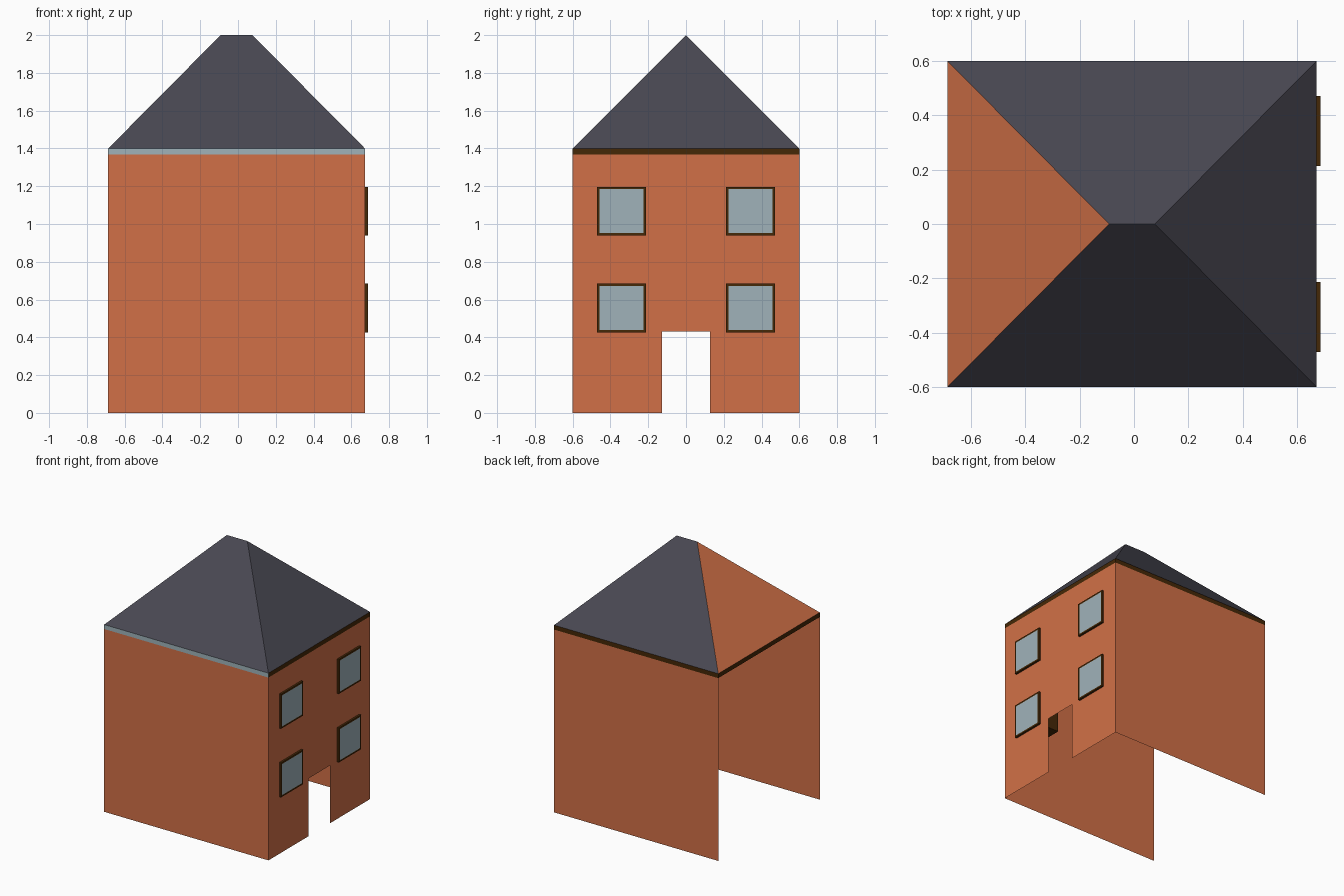
import bpy, bmesh
from mathutils import Matrix

if "Cube" in bpy.data.objects:
    bpy.data.objects.remove(bpy.data.objects["Cube"])


def material(name, color):
    m = bpy.data.materials.new(name)
    m.diffuse_color = (*color, 1)
    m.use_nodes = True
    m.node_tree.nodes["Principled BSDF"].inputs["Base Color"].default_value = m.diffuse_color
    return m


BRICK = material("brick", (0.64, 0.163, 0.063))
SLATE = material("slate", (0.066, 0.064, 0.084))
PALE = material("pale_glass", (0.35, 0.45, 0.49))
WOOD = material("dark_wood", (0.060, 0.021, 0.002))

X0, X1, XF = -0.687, 0.672, 0.687     # open side, facade, window front
Y, EAVE, TOP = 0.6, 1.4, 2.0
BAND = 1.367                          # bottom of the eaves band


def add_object(name, bm, mats):
    mesh = bpy.data.meshes.new(name)
    bm.to_mesh(mesh)
    bm.free()
    for m in mats:
        mesh.materials.append(m)
    ob = bpy.data.objects.new(name, mesh)
    bpy.context.collection.objects.link(ob)
    return ob


def face(bm, pts, mat=0):
    f = bm.faces.new([bm.verts.new(p) for p in pts])
    f.material_index = mat


def panel(bm, a, b, z0, z1, mat=0):
    """Upright rectangle between two plan points, facing right of a to b."""
    face(bm, [(*a, z0), (*b, z0), (*b, z1), (*a, z1)], mat)


# plan corners, anticlockwise
FL, FR, BR, BL = (X0, -Y), (X1, -Y), (X1, Y), (X0, Y)

# walls: thin shell, left side open, doorway in the right side
bm = bmesh.new()
panel(bm, FL, FR, 0, BAND)
panel(bm, BR, BL, 0, BAND)
DOOR, DOOR_TOP = 0.128, 0.432
panel(bm, FR, (X1, -DOOR), 0, BAND)
panel(bm, (X1, -DOOR), (X1, DOOR), DOOR_TOP, BAND)
panel(bm, (X1, DOOR), BR, 0, BAND)
bmesh.ops.remove_doubles(bm, verts=bm.verts, dist=1e-4)
add_object("walls", bm, [BRICK])

# eaves band: pale at the front, wood on the other sides
bm = bmesh.new()
for a, b, mat in ((FL, FR, 1), (FR, BR, 0), (BR, BL, 0), (BL, FL, 0)):
    panel(bm, a, b, BAND, EAVE, mat)
bmesh.ops.remove_doubles(bm, verts=bm.verts, dist=1e-4)
add_object("eaves_band", bm, [WOOD, PALE])

# hipped roof with a brick left hip
bm = bmesh.new()
fl, fr, br, bl = [(*p, EAVE) for p in (FL, FR, BR, BL)]
left, right = (X0 + Y - 0.005, 0, TOP), (X1 - Y + 0.005, 0, TOP)
face(bm, [fl, fr, right, left])
face(bm, [br, bl, left, right])
face(bm, [fr, br, right])
face(bm, [bl, fl, left], 1)
bmesh.ops.remove_doubles(bm, verts=bm.verts, dist=1e-4)
add_object("roof", bm, [SLATE, BRICK])

# windows: deep frame boxes with an inset pane on the outer face
W, DEPTH = 0.258, 0.176
for floor, z in (("lower", 0.555), ("upper", 1.068)):
    for side, y in (("left", -0.342), ("right", 0.342)):
        bm = bmesh.new()
        place = Matrix.Translation((XF - DEPTH / 2, y, z))
        bmesh.ops.create_cube(bm, size=1,
                              matrix=place @ Matrix.Diagonal((DEPTH, W, W, 1)))
        bm.normal_update()
        outer = [f for f in bm.faces if f.normal.x > 0.9]
        bmesh.ops.inset_individual(bm, faces=outer, thickness=0.018)
        outer[0].material_index = 1
        add_object(f"{floor}_{side}_window", bm, [WOOD, PALE])
